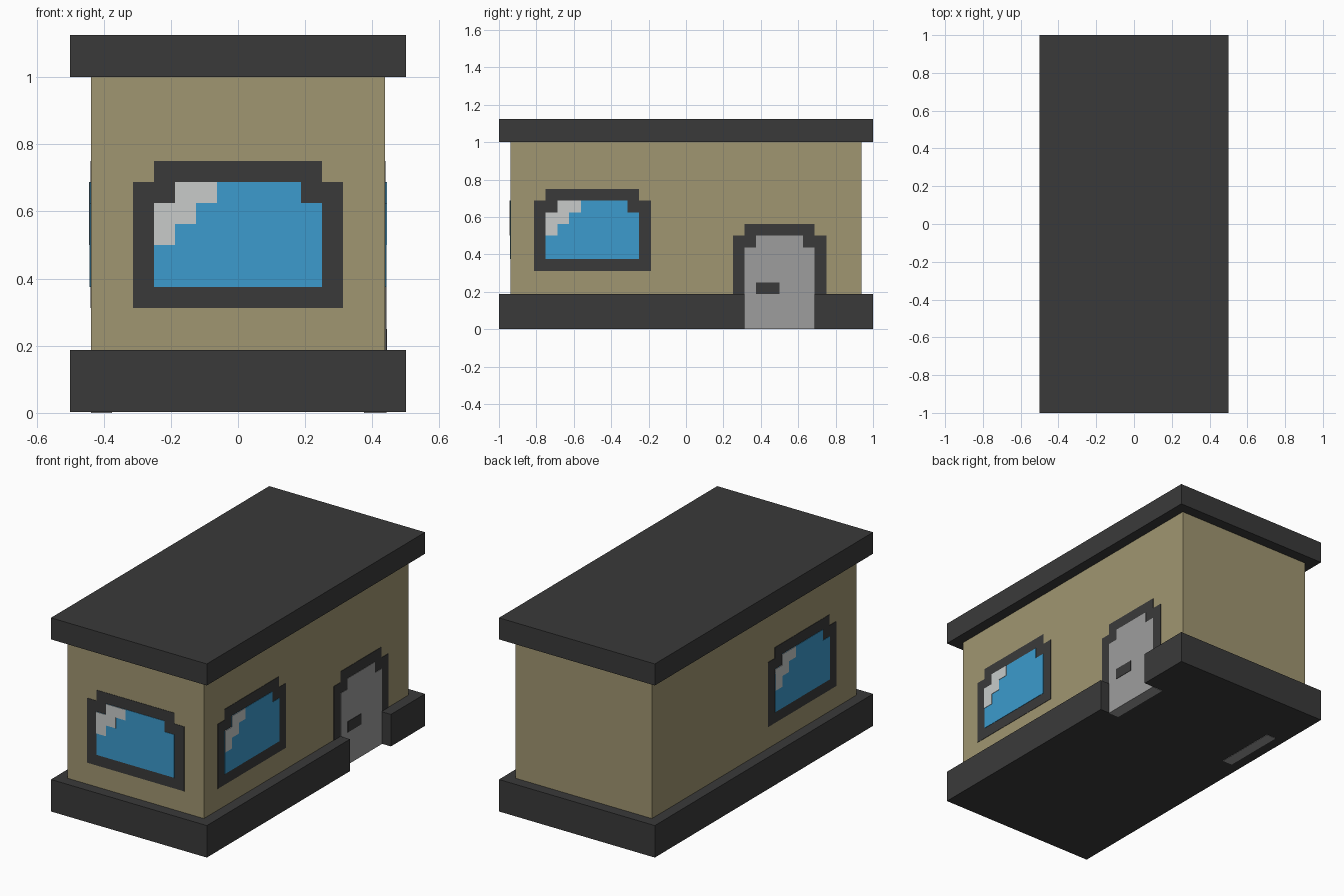
import bpy, bmesh
from mathutils import Vector

if "Cube" in bpy.data.objects:
    bpy.data.objects.remove(bpy.data.objects["Cube"])

P = 1 / 16      # design unit
T = 0.002       # thickness of one detail layer


def material(name, srgb):
    m = bpy.data.materials.new(name)
    lin = [((c / 255 + 0.055) / 1.055) ** 2.4 for c in srgb]
    m.diffuse_color = (*lin, 1)
    m.use_nodes = True
    m.node_tree.nodes["Principled BSDF"].inputs["Base Color"].default_value = m.diffuse_color
    return m


DARK = material("charcoal trim", (58, 58, 58))
TAN = material("tan wall", (160, 150, 113))
BLUE = material("blue glass", (60, 155, 205))
PALE = material("pale glint", (200, 203, 202))
GREY = material("grey door", (157, 157, 157))


def prism(name, points, offset, mat):
    """Closed solid: a flat outline swept along offset."""
    bm = bmesh.new()
    face = bm.faces.new([bm.verts.new(p) for p in points])
    ext = bmesh.ops.extrude_face_region(bm, geom=[face], use_keep_orig=True)
    moved = [g for g in ext["geom"] if isinstance(g, bmesh.types.BMVert)]
    bmesh.ops.translate(bm, vec=offset, verts=moved)
    bmesh.ops.recalc_face_normals(bm, faces=bm.faces)
    me = bpy.data.meshes.new(name)
    bm.to_mesh(me)
    bm.free()
    me.materials.append(mat)
    ob = bpy.data.objects.new(name, me)
    bpy.context.collection.objects.link(ob)
    return ob


def slab(name, x0, x1, y0, y1, z0, z1, mat):
    pts = [(x0, y0, z0), (x1, y0, z0), (x1, y1, z0), (x0, y1, z0)]
    return prism(name, pts, (0, 0, z1 - z0), mat)


def panel(name, outline, right, dist, shift, layer, mat):
    """Thin plate on a wall; outline in design units, seen from outside."""
    r, up = Vector(right), Vector((0, 0, 1))
    n = r.cross(up)
    pts = [r * (u + shift) * P + up * v * P + n * dist for u, v in outline]
    prism(name, pts, n * T * layer, mat)


def stepped(w, z0, z1):
    """Outline with one notched step at each upper corner."""
    return [(-w, z0), (w, z0), (w, z1 - 1), (w - 1, z1 - 1),
            (w - 1, z1), (1 - w, z1), (1 - w, z1 - 1), (-w, z1 - 1)]


# Main masses
slab("walls", -7 * P, 7 * P, -15 * P, 15 * P, 3 * P, 1, TAN)
slab("roof", -0.5, 0.5, -1, 1, 1, 18 * P, DARK)

# Base with a doorway notch on the right side
base = [(-8, -16), (8, -16), (8, 5), (7, 5), (7, 11), (8, 11), (8, 16), (-8, 16)]
prism("base", [(x * P, y * P, T) for x, y in base], (0, 0, 3 * P - T), DARK)

# Windows: frame, glass and stepped glint
GLINT = [(-4, 8), (-3, 8), (-3, 9), (-2, 9), (-2, 10), (-1, 10),
         (-1, 11), (-3, 11), (-3, 10), (-4, 10)]
for side, right, dist, shift in (("front", (1, 0, 0), 15 * P, 0),
                                 ("right", (0, 1, 0), 7 * P, -8),
                                 ("left", (0, -1, 0), 7 * P, 7)):
    panel(side + "_window_frame", stepped(5, 5, 12), right, dist, shift, 1, DARK)
    panel(side + "_window_glass", stepped(4, 6, 11), right, dist, shift, 2, BLUE)
    panel(side + "_window_glint", GLINT, right, dist, shift, 3, PALE)

# Door on the right side
door = ((0, 1, 0), 7 * P, 8)
panel("door_frame", stepped(4, 3, 9), *door, 1, DARK)
panel("door", stepped(3, 0, 8), *door, 2, GREY)
panel("door_handle", [(-2, 3), (0, 3), (0, 4), (-2, 4)], *door, 3, DARK)

# Grey strips under the base
for side, s in (("right", 1), ("left", -1)):
    a, b = sorted((6 * P * s, 7 * P * s))
    slab(side + "_underside_strip", a, b, 5 * P, 11 * P, 0, T, GREY)
